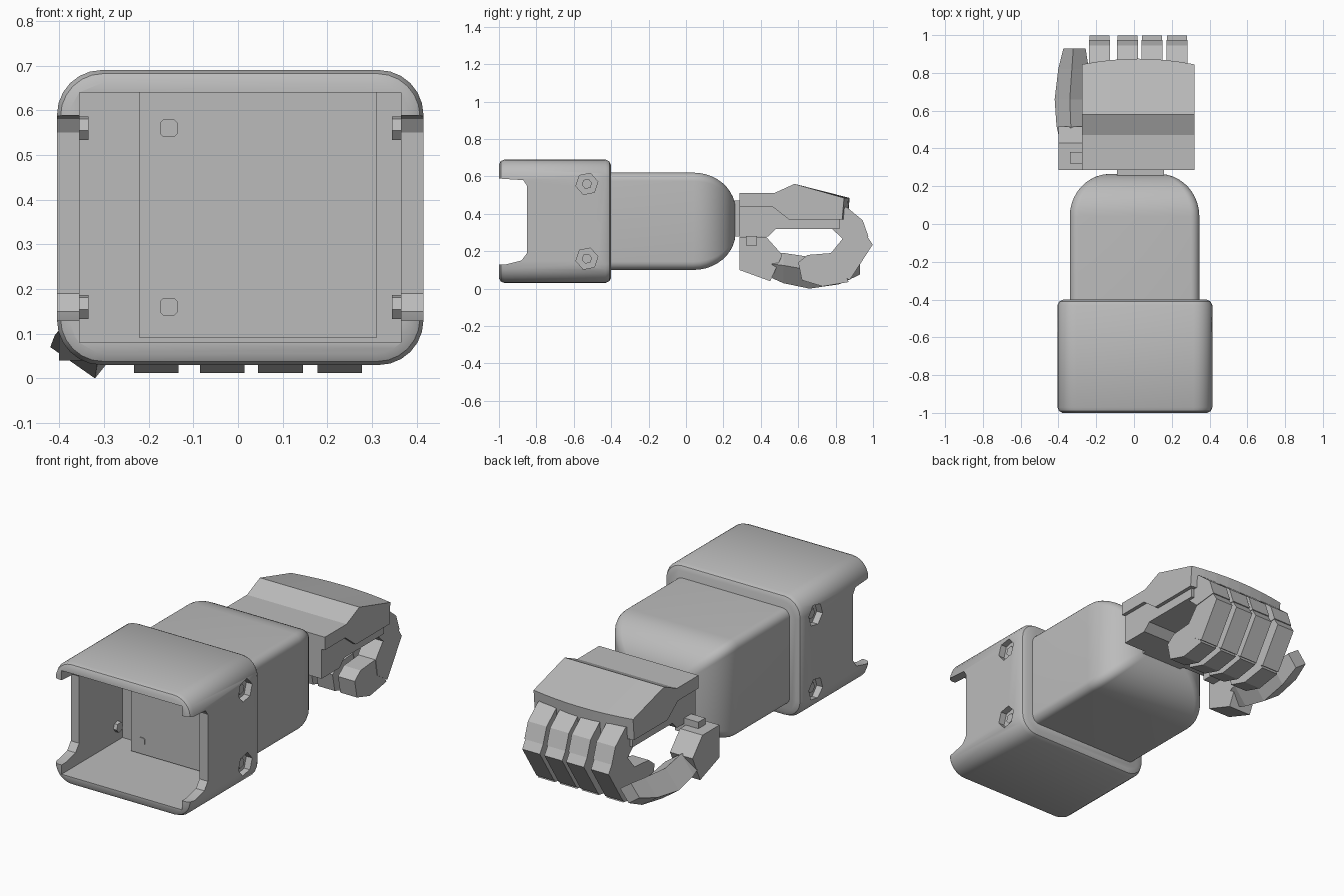
import bpy, bmesh, math
from mathutils import Vector

cube = bpy.data.objects.get("Cube")
if cube:
    bpy.data.objects.remove(cube, do_unlink=True)

grey = bpy.data.materials.new("plain_grey")
grey.use_nodes = True
colour = (0.5, 0.5, 0.5, 1)
grey.diffuse_color = colour
grey.node_tree.nodes["Principled BSDF"].inputs["Base Color"].default_value = colour


def loft(name, rings):
    """Skin a list of equal-length point rings and cap both ends."""
    bm = bmesh.new()
    rows = [[bm.verts.new(p) for p in ring] for ring in rings]
    n = len(rows[0])
    for a, b in zip(rows, rows[1:]):
        for i in range(n):
            j = (i + 1) % n
            bm.faces.new((a[i], a[j], b[j], b[i]))
    bm.faces.new(rows[0])
    bm.faces.new(rows[-1])
    bmesh.ops.recalc_face_normals(bm, faces=bm.faces)
    mesh = bpy.data.meshes.new(name)
    bm.to_mesh(mesh)
    bm.free()
    mesh.materials.append(grey)
    ob = bpy.data.objects.new(name, mesh)
    bpy.context.collection.objects.link(ob)
    return ob


def prism(name, profile, x0, x1, steps=1):
    """Extrude a (y, z) profile across x."""
    xs = [x0 + (x1 - x0) * i / steps for i in range(steps + 1)]
    return loft(name, [[(x, y, z) for y, z in profile] for x in xs])


def rounded_ring(y, cx, cz, hx, hz, r, steps=6):
    """Rounded rectangle in the xz plane at depth y."""
    pts = []
    for q, (sx, sz) in enumerate([(1, 1), (-1, 1), (-1, -1), (1, -1)]):
        for k in range(steps + 1):
            a = math.pi / 2 * (q + k / steps)
            pts.append((cx + sx * (hx - r) + r * math.cos(a), y,
                        cz + sz * (hz - r) + r * math.sin(a)))
    return pts


def box(name, lo, hi):
    (x0, y0, z0), (x1, y1, z1) = lo, hi
    return prism(name, [(y0, z0), (y1, z0), (y1, z1), (y0, z1)], x0, x1)


def hexagon(y, z, r, turn=0.2):
    return [(y + r * math.cos(turn + i * math.pi / 3),
             z + r * math.sin(turn + i * math.pi / 3)) for i in range(6)]


def activate(ob):
    bpy.ops.object.select_all(action='DESELECT')
    ob.select_set(True)
    bpy.context.view_layer.objects.active = ob


def smooth(ob):
    activate(ob)
    bpy.ops.object.shade_smooth_by_angle(angle=math.radians(32))


def cut(ob, cutter):
    mod = ob.modifiers.new("cut", 'BOOLEAN')
    mod.operation = 'DIFFERENCE'
    mod.solver = 'EXACT'
    mod.object = cutter
    activate(ob)
    bpy.ops.object.modifier_apply(modifier=mod.name)
    bpy.data.objects.remove(cutter, do_unlink=True)


# Cuff: rounded shell, hollow and open at the front, notched sides
def cuff_ring(y, inset):
    return rounded_ring(y, 0.005, 0.36, 0.41 - inset, 0.33 - inset, 0.1 - inset * 0.6)


cuff = loft("cuff", [cuff_ring(y, i) for y, i in [
    (-1, 0.025), (-0.99, 0.008), (-0.97, 0), (-0.43, 0), (-0.41, 0.01), (-0.4, 0.03)]])
cut(cuff, box("cavity_cutter", (-0.355, -1.1, 0.08), (0.365, -0.48, 0.64)))
notch = [(-1.1, 0.13), (-0.96, 0.13), (-0.88, 0.15), (-0.85, 0.19),
         (-0.85, 0.55), (-0.87, 0.58), (-1.1, 0.595)]
cut(cuff, prism("notch_cutter", notch, -0.6, 0.6))

# Hexagonal bolt recesses on both sides
bolts = [(-0.53, 0.16), (-0.53, 0.56)]
for side in (-1, 1):
    for y, z in bolts:
        cut(cuff, prism("bolt_cutter", hexagon(y, z, 0.06),
                        0.005 + side * 0.375, 0.005 + side * 0.5))
smooth(cuff)
for side in (-1, 1):
    for y, z in bolts:
        prism("bolt_head", hexagon(y, z, 0.028), 0.005 + side * 0.34, 0.005 + side * 0.385)

# Block and pins inside the cuff
box("inner_block", (-0.22, -0.6, 0.09), (0.31, -0.47, 0.64))
for y, z in bolts:
    loft("inner_pin", [rounded_ring(d, -0.155, z, 0.02, 0.02, 0.008, 1) for d in (-0.605, -0.59)])

# Forearm: rounded bar ending in a dome
rings = [rounded_ring(-0.46, 0.003, 0.36, 0.343, 0.26, 0.045)]
for i in range(11):
    t = math.sin(math.pi / 2 * i / 10 * 0.97)
    c = math.sqrt(1 - t * t)
    rings.append(rounded_ring(0.04 + 0.225 * t, 0.003, 0.36,
                              0.13 + 0.213 * c, 0.06 + 0.2 * c, 0.02 + 0.025 * c))
smooth(loft("forearm", rings))

# Wrist joint
box("wrist", (-0.09, 0.22, 0.28), (0.16, 0.31, 0.47))

# Hand: bent back plate with a bowed knuckle edge, and the palm under it
plate = [(0.285, 0.44), (0.285, 0.51), (0.47, 0.51), (0.58, 0.56), (0.845, 0.485),
         (0.835, 0.37), (0.55, 0.37), (0.46, 0.44)]
hand_back = prism("hand_back", plate, -0.275, 0.32, 8)
for v in hand_back.data.vertices:
    if v.co.y > 0.8:
        v.co.y += 0.03 * (1 - ((v.co.x - 0.0225) / 0.2975) ** 2)
prism("palm", [(0.285, 0.28), (0.285, 0.46), (0.82, 0.46), (0.82, 0.32),
               (0.48, 0.32), (0.44, 0.28)], -0.255, 0.3)

# Four curled fingers, three segments each
segments = {
    "knuckle": [(0.78, 0.32), (0.80, 0.44), (0.86, 0.435), (0.945, 0.365), (0.975, 0.28), (0.84, 0.265)],
    "middle": [(0.84, 0.27), (0.95, 0.31), (0.998, 0.235), (0.875, 0.045), (0.79, 0.10), (0.775, 0.19)],
    "tip": [(0.775, 0.19), (0.83, 0.12), (0.87, 0.035), (0.73, 0.012), (0.62, 0.045), (0.6, 0.14), (0.65, 0.18)],
}
for f, x in enumerate([-0.183, -0.035, 0.095, 0.228]):
    for s, (part, profile) in enumerate(segments.items()):
        half = 0.056 - 0.003 * s
        prism(f"finger_{f + 1}_{part}", profile, x - half, x + half)

# Thumb: pivot, base and tapering outer segment
box("thumb_pivot", (-0.34, 0.32, 0.23), (-0.2, 0.38, 0.31))
prism("thumb_base", [(0.285, 0.10), (0.285, 0.275), (0.43, 0.275), (0.515, 0.18), (0.45, 0.04)],
      -0.4, -0.265)


def thumb_ring(y, cx, cz, size):
    corners = [(-0.09, -0.015), (0.01, -0.085), (0.09, 0.015), (-0.01, 0.085)]
    return [(cx + a * size, y, cz + b * size) for a, b in corners]


loft("thumb_tip", [thumb_ring(*r) for r in [
    (0.46, -0.33, 0.12, 0.75), (0.52, -0.325, 0.11, 0.95), (0.66, -0.33, 0.085, 1),
    (0.82, -0.32, 0.10, 0.9), (0.93, -0.315, 0.13, 0.65)]])
